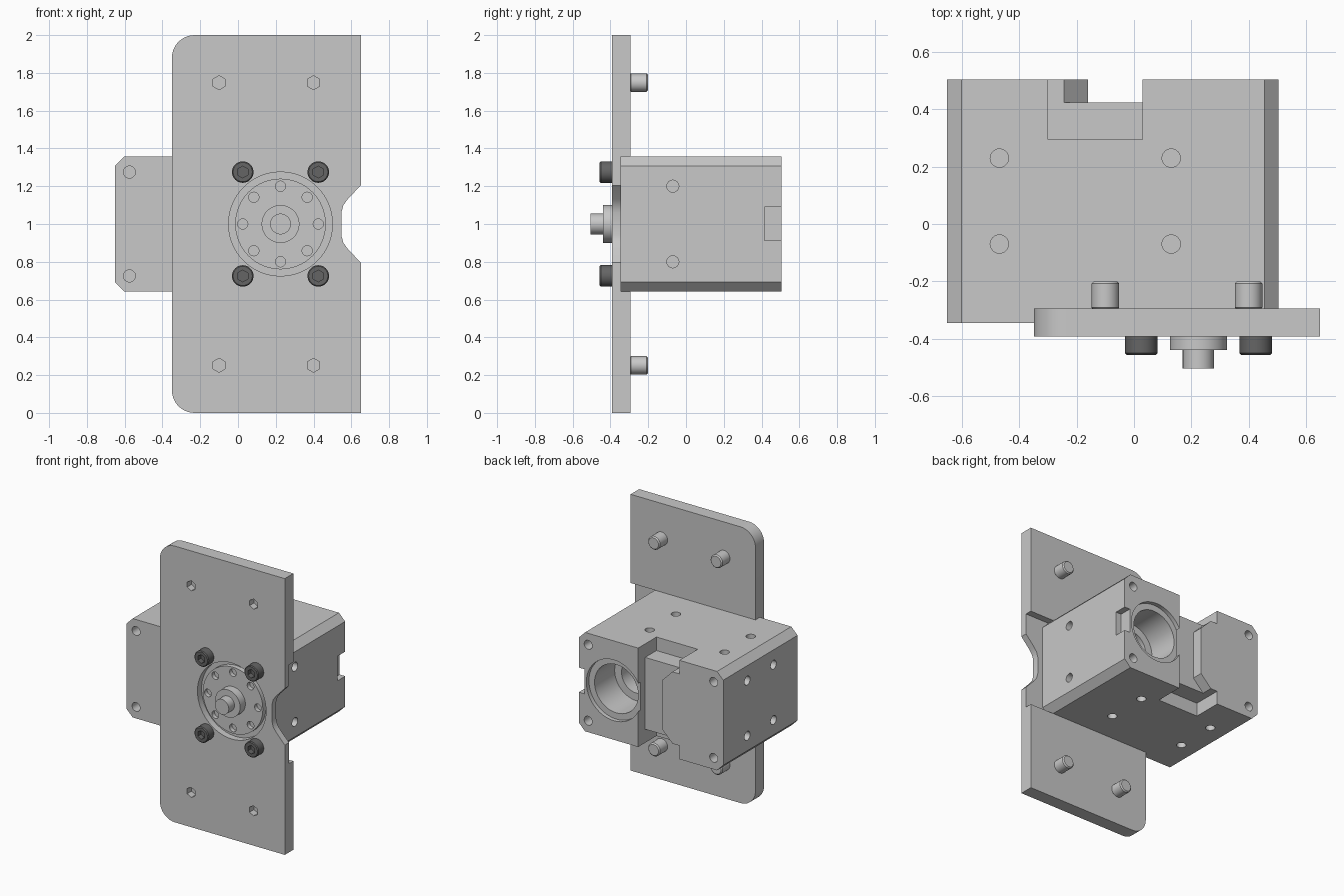
import bpy, bmesh, math
from mathutils import Matrix, Vector

if "Cube" in bpy.data.objects:
    bpy.data.objects.remove(bpy.data.objects["Cube"])


def material(name, value):
    m = bpy.data.materials.new(name)
    m.use_nodes = True
    colour = (value, value, value, 1)
    m.diffuse_color = colour
    m.node_tree.nodes["Principled BSDF"].inputs["Base Color"].default_value = colour
    return m


light = material("light grey metal", 0.58)
dark = material("dark grey steel", 0.13)

AXES = {"x": Matrix.Rotation(math.pi / 2, 4, "Y"),
        "y": Matrix.Rotation(math.pi / 2, 4, "X"),
        "z": Matrix.Identity(4)}


def finish(name, bm, mat):
    bmesh.ops.recalc_face_normals(bm, faces=bm.faces)
    mesh = bpy.data.meshes.new(name)
    bm.to_mesh(mesh)
    bm.free()
    mesh.materials.append(mat)
    ob = bpy.data.objects.new(name, mesh)
    bpy.context.collection.objects.link(ob)
    return ob


def box(name, low, high, mat=light):
    low, high = Vector(low), Vector(high)
    bm = bmesh.new()
    bmesh.ops.create_cube(bm, size=1, matrix=Matrix.Translation((low + high) / 2)
                          @ Matrix.Diagonal((high - low).to_4d()))
    return finish(name, bm, mat)


def rod(name, centre, r, length, axis="y", sides=32, mat=light, bevel=0):
    bm = bmesh.new()
    bmesh.ops.create_cone(bm, cap_ends=True, segments=sides, radius1=r, radius2=r,
                          depth=length, matrix=Matrix.Translation(centre) @ AXES[axis])
    if bevel:
        rims = [e for f in bm.faces if len(f.verts) > 4 for e in f.edges]
        bmesh.ops.bevel(bm, geom=rims, offset=bevel, segments=1, affect="EDGES")
    return finish(name, bm, mat)


def prism(name, outline, y0, y1, mat=light):
    bm = bmesh.new()
    face = bm.faces.new([bm.verts.new((x, y0, z)) for x, z in outline])
    new = bmesh.ops.extrude_face_region(bm, geom=[face])["geom"]
    bmesh.ops.translate(bm, vec=(0, y1 - y0, 0),
                        verts=[v for v in new if isinstance(v, bmesh.types.BMVert)])
    return finish(name, bm, mat)


def cut(target, cutter):
    mod = target.modifiers.new("cut", "BOOLEAN")
    mod.operation, mod.solver, mod.object = "DIFFERENCE", "EXACT", cutter
    bpy.context.view_layer.objects.active = target
    bpy.ops.object.modifier_apply(modifier=mod.name)
    bpy.data.objects.remove(cutter)


def arc(cx, cz, r, start, end, steps=10):
    angles = [math.radians(start + (end - start) * i / steps) for i in range(steps + 1)]
    return [(cx + r * math.cos(a), cz + r * math.sin(a)) for a in angles]


FRONT, BACK = -0.345, 0.505        # motor body front and back
HALF = 0.358                       # motor body half height
HUB = 0.225                        # x of the output axis
PLATE_F, PLATE_B = -0.393, -0.295  # plate front and back

# Mounting plate: rounded on one side, notched on the other
upper = [(0.65, 1.205), (0.58, 1.13), (0.558, 1.1), (0.547, 1.06)]
notch = upper + [(x, 2 - z) for x, z in reversed(upper)]
plate = prism("mounting_plate", [(0.65, 2)] + notch + [(0.65, 0)]
              + arc(-0.23, 0.12, 0.12, 270, 180) + arc(-0.23, 1.88, 0.12, 180, 90),
              PLATE_F, PLATE_B)
cut(plate, box("pocket", (-1, FRONT, 1 - HALF), (1, 0, 1 + HALF)))
cut(plate, rod("hub_opening", (HUB, -0.35, 1), 0.275, 0.3, sides=64))

# Motor body with chamfered long edges
c = 0.05
corner = [(0.505, 1 + HALF - c), (0.505 - c, 1 + HALF),
          (-0.652 + c, 1 + HALF), (-0.652, 1 + HALF - c)]
body = prism("motor_body", corner + [(x, 2 - z) for x, z in reversed(corner)], FRONT, BACK)

# Cable channel at the back, with shallow ledges above and below
for s in (-1, 1):
    z0, z1 = sorted((1 + s * 0.26, 1 + s * 0.5))
    cut(body, box("ledge", (-0.30, 0.295, z0), (0.03, 0.7, z1)))
side = [(0.03, 1.3), (-0.285, 1.3), (-0.16, 1.175)]
cut(body, prism("channel", side + [(x, 2 - z) for x, z in reversed(side)], 0.425, 0.7))

# Stepped bore at the back and a small side notch
for r, depth in ((0.22, 0.03), (0.175, 0.26), (0.12, 0.36)):
    cut(body, rod("bore", (HUB, BACK, 1), r, 2 * depth, sides=48))
cut(body, box("side_notch", (0.46, 0.415, 0.912), (0.7, 0.7, 1.09)))

# Screw holes on every side of the body
for s in (-1, 1):
    z = 1 + s * 0.275
    cut(body, rod("hole", (-0.575, FRONT, z), 0.032, 0.2))
    for x in (-0.575, 0.43):
        cut(body, rod("hole", (x, BACK, z), 0.032, 0.2))
    for y in (-0.07, 0.23):
        for x in (-0.47, 0.13):
            cut(body, rod("hole", (x, y, 1 + s * HALF), 0.032, 0.16, "z"))
        cut(body, rod("hole", (-0.652, y, 1 + s * 0.2), 0.032, 0.16, "x"))
    cut(body, rod("hole", (0.505, -0.07, 1 + s * 0.2), 0.032, 0.16, "x"))

# Output hub: drilled disc, boss and shaft
disc = rod("hub_disc", (HUB, -0.36, 1), 0.24, 0.04, sides=64)
for x, z in arc(HUB, 1, 0.2, 0, 315, 7):
    cut(disc, rod("hole", (x, -0.38, z), 0.027, 0.06, sides=24))
boss = rod("hub_boss", (HUB, -0.405, 1), 0.1, 0.07, sides=48)
shaft = rod("hub_shaft", (HUB, -0.44, 1), 0.055, 0.13)
parts = [plate, body, disc, boss, shaft]

# Dark cap bolts around the hub, light set screws near the plate ends
for s, level in ((1, "upper"), (-1, "lower")):
    for x, flank in ((HUB - 0.2, "right"), (HUB + 0.2, "left")):
        z = 1 + s * 0.275
        bolt = rod(f"{level}_{flank}_cap_bolt", (x, -0.42, z), 0.057, 0.074,
                   mat=dark, bevel=0.006)
        cut(bolt, rod("socket", (x, -0.455, z), 0.031, 0.07, sides=6, mat=dark))
        parts.append(bolt)
    for x, flank in ((-0.1, "right"), (0.4, "left")):
        z = 1 + s * 0.748
        cut(plate, rod("socket", (x, PLATE_F, z), 0.037, 0.1, sides=6))
        parts.append(rod(f"{level}_{flank}_set_screw", (x, -0.25, z), 0.048, 0.1, bevel=0.008))

# Smooth the round walls, keep the edges sharp
bpy.ops.object.select_all(action="DESELECT")
for ob in parts:
    ob.select_set(True)
bpy.context.view_layer.objects.active = plate
bpy.ops.object.shade_smooth_by_angle(angle=math.radians(30))
